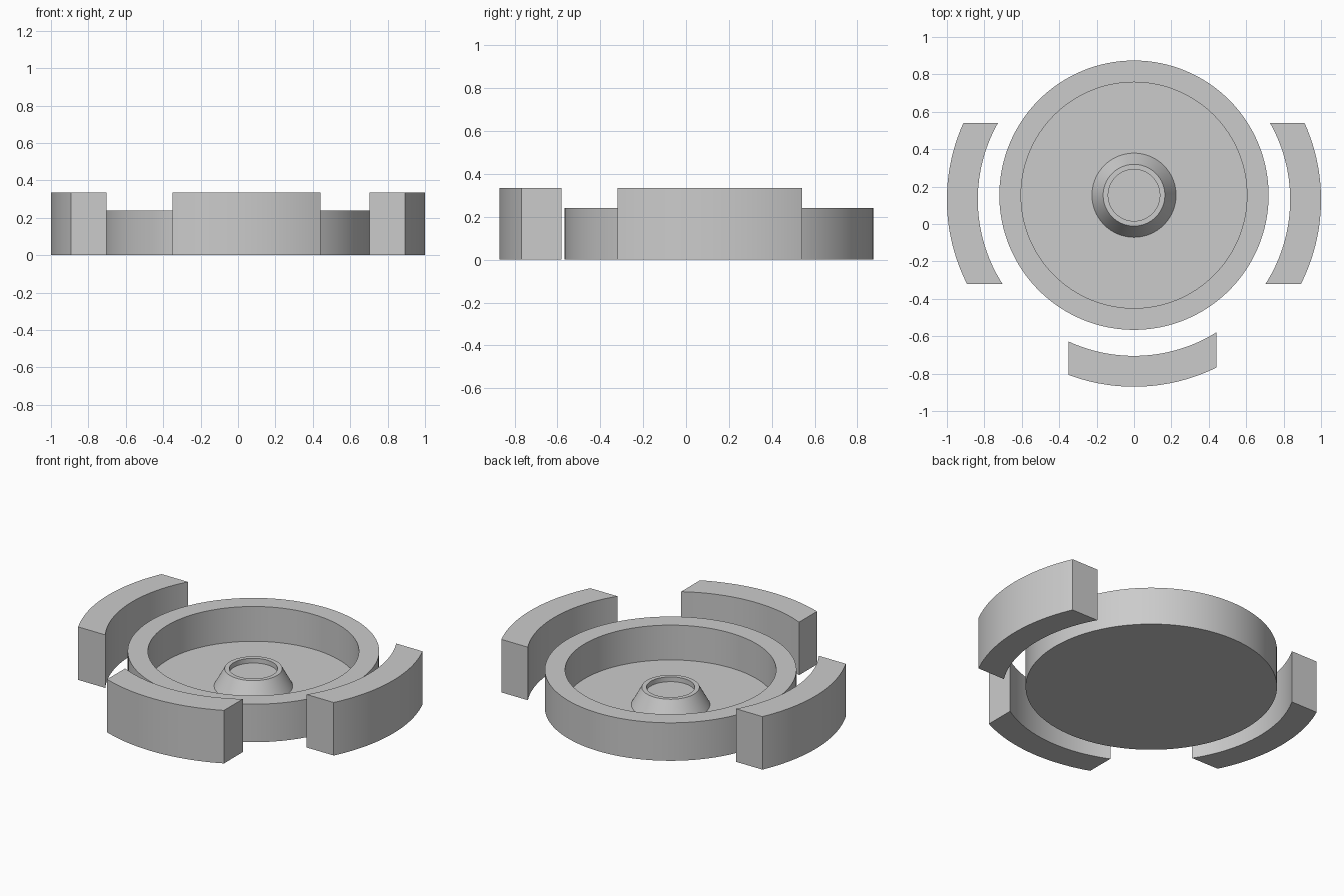
import bpy, bmesh, math

cube = bpy.data.objects.get("Cube")
if cube:
    bpy.data.objects.remove(cube, do_unlink=True)

grey = bpy.data.materials.new("plain grey")
grey.use_nodes = True
grey.diffuse_color = (0.6, 0.6, 0.6, 1)
grey.node_tree.nodes["Principled BSDF"].inputs["Base Color"].default_value = (0.6, 0.6, 0.6, 1)


def finish(name, bm):
    bmesh.ops.recalc_face_normals(bm, faces=bm.faces[:])
    mesh = bpy.data.meshes.new(name)
    bm.to_mesh(mesh)
    bm.free()
    mesh.materials.append(grey)
    obj = bpy.data.objects.new(name, mesh)
    bpy.context.collection.objects.link(obj)
    bpy.ops.object.select_all(action='DESELECT')
    obj.select_set(True)
    bpy.context.view_layer.objects.active = obj
    bpy.ops.object.shade_smooth_by_angle(angle=math.radians(30))
    return obj


def lathe(name, profile, y, steps=128):
    """Spin a (radius, z) profile about a vertical axis at (0, y)."""
    bm = bmesh.new()
    rings = []
    for r, z in profile:
        if r == 0:
            rings.append([bm.verts.new((0, y, z))] * steps)
        else:
            turn = [2 * math.pi * i / steps for i in range(steps)]
            rings.append([bm.verts.new((r * math.cos(a), y + r * math.sin(a), z)) for a in turn])
    for low, high in zip(rings, rings[1:]):
        for i in range(steps):
            j = (i + 1) % steps
            corners = dict.fromkeys((low[i], low[j], high[j], high[i]))
            bm.faces.new(list(corners))
    return finish(name, bm)


def arc_block(name, place, start, end, steps=32):
    """Curved block with straight-cut ends; place maps (across, outward) to (x, y)."""
    bm = bmesh.new()
    sections = []
    for i in range(steps + 1):
        t = start + (end - start) * i / steps
        inner, outer = (math.sqrt(r * r - t * t) for r in (INNER, OUTER))
        corners = ((inner, 0), (outer, 0), (outer, HEIGHT), (inner, HEIGHT))
        sections.append([bm.verts.new((*place(t, d), z)) for d, z in corners])
    for a, b in zip(sections, sections[1:]):
        for k in range(4):
            n = (k + 1) % 4
            bm.faces.new((a[k], a[n], b[n], b[k]))
    bm.faces.new(sections[0])
    bm.faces.new(sections[-1])
    return finish(name, bm)


# Round dish with a raised, hollow-topped cone in the middle
lathe("dish_with_centre_boss",
      [(0, 0), (0.72, 0), (0.72, 0.24), (0.604, 0.24), (0.604, 0.02), (0.225, 0.02),
       (0.165, 0.13), (0.138, 0.13), (0.138, 0.1), (0, 0.1)], 0.154)

# Curved guard blocks around the dish
INNER, OUTER, HEIGHT = 0.835, 1.0, 0.335
RING_Y = 0.13
for side, sign in (("left", 1), ("right", -1)):
    arc_block(side + "_guard", lambda t, d: (sign * d, RING_Y + t), -0.45, 0.41)
arc_block("front_guard", lambda t, d: (t, RING_Y - d), -0.35, 0.44)
